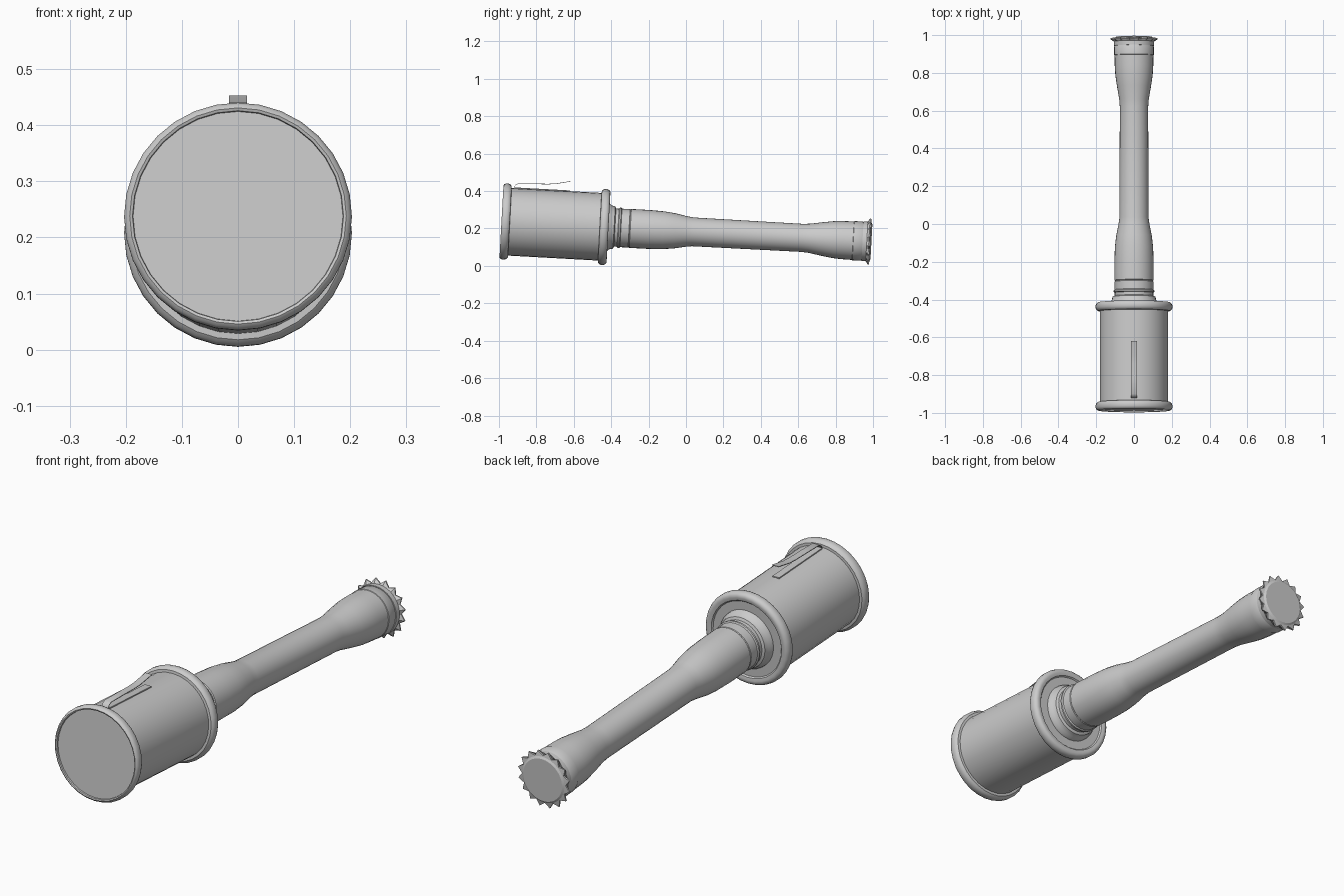
import bpy, bmesh, math
from mathutils import Matrix

if "Cube" in bpy.data.objects:
    bpy.data.objects.remove(bpy.data.objects["Cube"])

SEG = 32
# The whole object lies along y, tipped slightly nose-up
TILT = Matrix.Translation((0, 0, 0.184)) @ Matrix.Rotation(math.radians(-3.15), 4, 'X')


def finish(name, bm, angle=35):
    bmesh.ops.recalc_face_normals(bm, faces=bm.faces)
    bm.transform(TILT)
    mesh = bpy.data.meshes.new(name)
    bm.to_mesh(mesh)
    bm.free()
    ob = bpy.data.objects.new(name, mesh)
    bpy.context.collection.objects.link(ob)
    bpy.ops.object.select_all(action='DESELECT')
    ob.select_set(True)
    bpy.context.view_layer.objects.active = ob
    bpy.ops.object.shade_smooth_by_angle(angle=math.radians(angle))
    return ob


def lathe(name, profile, angle=35):
    """Spin (y, radius[, odd radius]) points about y; ends are capped."""
    bm = bmesh.new()
    rings = []
    for p in profile:
        ring = []
        for i in range(SEG):
            r = p[-1] if i % 2 else p[1]
            a = 2 * math.pi * i / SEG
            ring.append(bm.verts.new((r * math.sin(a), p[0], r * math.cos(a))))
        rings.append(ring)
    for a, b in zip(rings, rings[1:]):
        for i in range(SEG):
            j = (i + 1) % SEG
            bm.faces.new((a[i], a[j], b[j], b[i]))
    bm.faces.new(rings[0])
    bm.faces.new(rings[-1])
    return finish(name, bm, angle)


def strip(name, path, half_width, thick):
    """Thin bent strip following (y, z) points."""
    bm = bmesh.new()
    rows = [[bm.verts.new((x, y, z + dz)) for x, dz in
             ((-half_width, 0), (half_width, 0), (half_width, thick), (-half_width, thick))]
            for y, z in path]
    for a, b in zip(rows, rows[1:]):
        for i in range(4):
            j = (i + 1) % 4
            bm.faces.new((a[i], a[j], b[j], b[i]))
    bm.faces.new(rows[0])
    bm.faces.new(rows[-1])
    return finish(name, bm)


# Head: cylinder with rolled rims at both ends
lathe("head_can", [
    (-0.979, 0.187), (-0.986, 0.188), (-0.988, 0.193), (-0.984, 0.199), (-0.975, 0.203),
    (-0.960, 0.203), (-0.950, 0.199), (-0.944, 0.192), (-0.943, 0.181),
    (-0.462, 0.181), (-0.461, 0.192), (-0.455, 0.199), (-0.446, 0.203), (-0.432, 0.203),
    (-0.422, 0.199), (-0.416, 0.192), (-0.415, 0.182), (-0.418, 0.170), (-0.424, 0.165)])

# Collar between head and handle
lathe("neck_collar", [
    (-0.430, 0.128), (-0.414, 0.126), (-0.405, 0.118), (-0.385, 0.113), (-0.380, 0.102),
    (-0.364, 0.102), (-0.360, 0.108), (-0.352, 0.108), (-0.348, 0.103),
    (-0.305, 0.103), (-0.300, 0.099), (-0.285, 0.099)])

# Handle, waisted in the middle
lathe("handle", [
    (-0.305, 0.098), (-0.298, 0.104), (-0.20, 0.104), (-0.12, 0.101), (-0.06, 0.094),
    (0.00, 0.082), (0.035, 0.077), (0.62, 0.075), (0.66, 0.078), (0.73, 0.090),
    (0.79, 0.099), (0.84, 0.102), (0.90, 0.103)])

# End cap with a toothed crown
lathe("end_cap", [
    (0.892, 0.100), (0.896, 0.105), (0.940, 0.105), (0.945, 0.102), (0.955, 0.102)])
lathe("toothed_crown", [
    (0.945, 0.106), (0.968, 0.106), (0.979, 0.106, 0.126), (0.985, 0.105, 0.126),
    (0.988, 0.102), (0.993, 0.094)], 20)

# Belt clip: base strip on the head and sprung upper strip
strip("clip_base", [(-0.93, 0.180), (-0.632, 0.180)], 0.016, 0.005)
strip("clip_spring", [
    (-0.932, 0.182), (-0.925, 0.196), (-0.912, 0.204), (-0.83, 0.208), (-0.75, 0.211),
    (-0.71, 0.215), (-0.632, 0.232)], 0.016, 0.003)
